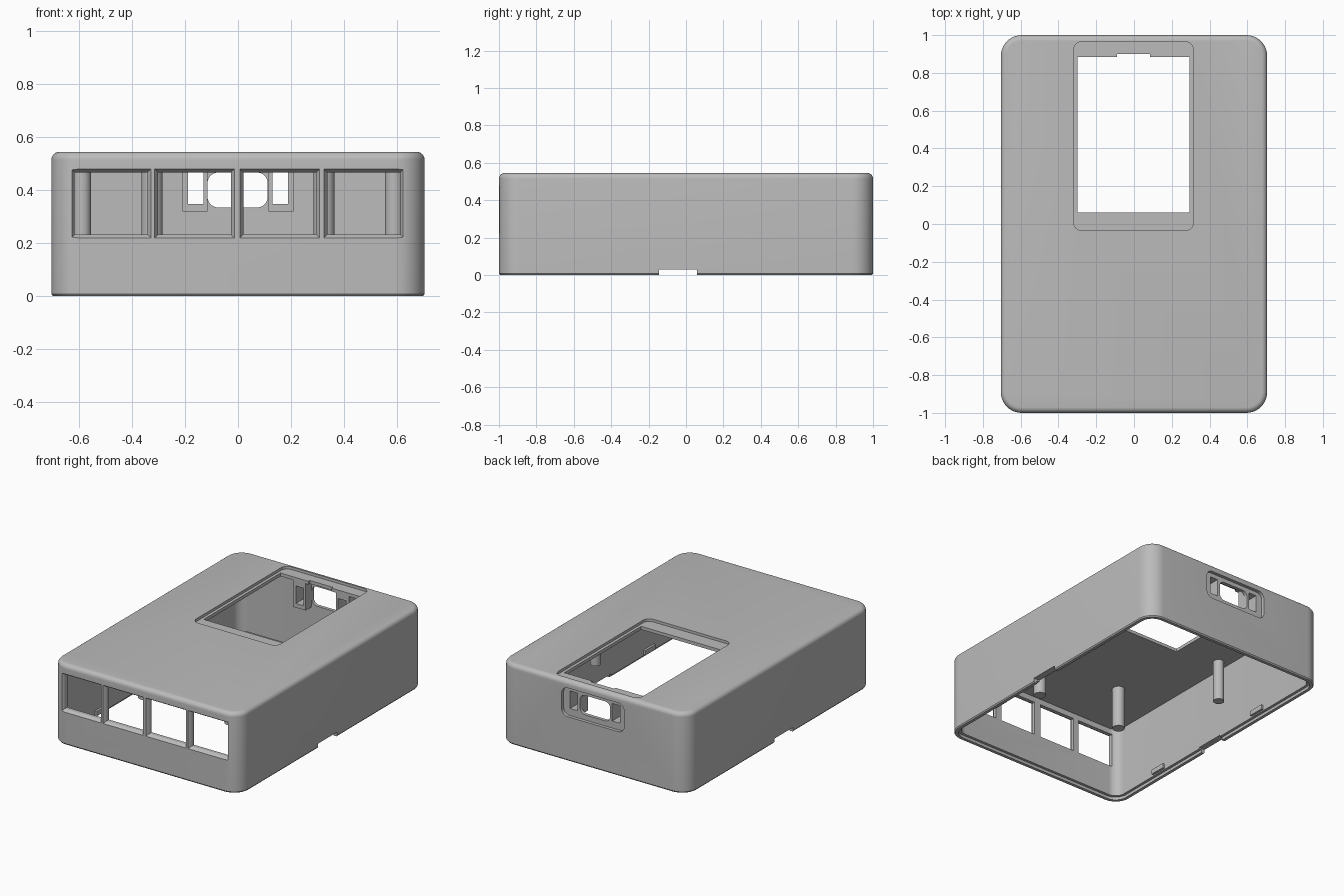
import bpy, bmesh, math

if "Cube" in bpy.data.objects:
    bpy.data.objects.remove(bpy.data.objects["Cube"], do_unlink=True)

grey = bpy.data.materials.new("matte grey plastic")
grey.use_nodes = True
COLOUR = (0.5, 0.5, 0.5, 1)
grey.diffuse_color = COLOUR
grey.node_tree.nodes["Principled BSDF"].inputs["Base Color"].default_value = COLOUR


def outline(u0, u1, v0, v1, r, steps=10):
    """Rounded rectangle, anticlockwise; square when r is zero."""
    if r <= 0:
        return [(u1, v1), (u0, v1), (u0, v0), (u1, v0)]
    centres = [(u1 - r, v1 - r), (u0 + r, v1 - r), (u0 + r, v0 + r), (u1 - r, v0 + r)]
    pts = []
    for q, (cu, cv) in enumerate(centres):
        for i in range(steps + 1):
            a = math.pi / 2 * (q + i / steps)
            pts.append((cu + r * math.cos(a), cv + r * math.sin(a)))
    return pts


def loft(name, box, r, layers, axis="Z"):
    """Stack rounded rectangles; each layer is (position on axis, inset)."""
    bm = bmesh.new()
    rings = []
    for t, inset in layers:
        pts = outline(box[0] + inset, box[1] - inset, box[2] + inset, box[3] - inset,
                      r - inset if r else 0)
        rings.append([bm.verts.new((u, v, t) if axis == "Z" else (u, t, v)) for u, v in pts])
    for a, b in zip(rings, rings[1:]):
        for i in range(len(a)):
            j = (i + 1) % len(a)
            bm.faces.new((a[i], a[j], b[j], b[i]))
    bm.faces.new(rings[0])
    bm.faces.new(rings[-1])
    bmesh.ops.recalc_face_normals(bm, faces=bm.faces)
    mesh = bpy.data.meshes.new(name)
    bm.to_mesh(mesh)
    bm.free()
    mesh.materials.append(grey)
    ob = bpy.data.objects.new(name, mesh)
    bpy.context.collection.objects.link(ob)
    return ob


def cut(ob, cutters):
    """Subtract the cutters and bake the result."""
    for c in cutters:
        m = ob.modifiers.new("cut", "BOOLEAN")
        m.operation, m.solver, m.object = "DIFFERENCE", "EXACT", c
    bpy.context.view_layer.update()
    baked = bpy.data.meshes.new_from_object(
        ob.evaluated_get(bpy.context.evaluated_depsgraph_get()))
    ob.modifiers.clear()
    ob.data = baked


def smooth(ob):
    bpy.ops.object.select_all(action="DESELECT")
    ob.select_set(True)
    bpy.context.view_layer.objects.active = ob
    bpy.ops.object.shade_smooth_by_angle(angle=math.radians(30))


W, D, H = 0.705, 1.0, 0.545
WALL, CORNER, FILLET, CEILING = 0.045, 0.11, 0.03, 0.505

# Outer body with a chamfered foot and filleted top edge
layers = [(0, 0.006), (0.008, 0)]
for i in range(7):
    a = math.pi / 2 * i / 6
    layers.append((H - FILLET + FILLET * math.sin(a), FILLET * (1 - math.cos(a))))
shell = loft("case_shell", (-W, W, -D, D), CORNER, layers)

# Hollow inside with a stepped lip at the open bottom
step = 0.018
cutters = [loft("cavity_cutter", (-W + WALL - step, W - WALL + step, -D + WALL - step, D - WALL + step),
                CORNER - WALL + step,
                [(-0.1, 0), (0.02, 0), (0.02, step), (CEILING, step)])]

# Screen window: shallow rounded recess, opening and small rear notch
cutters.append(loft("window_recess_cutter", (-0.32, 0.315, -0.035, 0.965), 0.045, [(H - 0.018, 0), (H + 0.1, 0)]))
cutters.append(loft("window_cutter", (-0.30, 0.295, 0.06, 0.885), 0, [(0.45, 0), (H + 0.05, 0)]))
cutters.append(loft("window_notch_cutter", (-0.09, 0.085, 0.8, 0.90), 0, [(0.46, 0), (H + 0.06, 0)]))

# Four tapered port openings in the front
for x in (-0.63, -0.315, 0.007, 0.325):
    cutters.append(loft("port_cutter", (x, x + 0.301, 0.22, 0.48), 0,
                        [(-D - 0.02, 0), (-D, 0), (-D + 0.02, 0.013), (-D + 0.1, 0.013)], "Y"))

# Rear recess, centre connector hole and two side slots
cutters.append(loft("rear_recess_cutter", (-0.235, 0.235, 0.30, 0.495), 0.045, [(D - 0.022, 0), (D + 0.1, 0)], "Y"))
rear = [loft("connector_cutter", (-0.115, 0.112, 0.335, 0.467), 0.04, [(0.85, 0), (D + 0.05, 0)], "Y")]
for s in (-1, 1):
    u = sorted((s * 0.13, s * 0.188))
    rear.append(loft("slot_cutter", (u[0], u[1], 0.348, 0.467), 0, [(0.84, 0), (D + 0.06, 0)], "Y"))

# Finger notch through both sides at the bottom
cutters.append(loft("side_notch_cutter", (-1, 1, -0.145, 0.058), 0, [(-0.05, 0), (0.03, 0)]))
cut(shell, cutters + rear)
smooth(shell)

for s, side in ((1, "left"), (-1, "right")):
    # Sleeve around each rear slot
    u = sorted((s * 0.115, s * 0.21))
    sleeve = loft(side + "_slot_sleeve", (u[0], u[1], 0.32, CEILING + 0.005), 0, [(0.89, 0), (0.965, 0)], "Y")
    cut(sleeve, rear[1:])

    # Round mounting posts hanging from the ceiling
    for label, x, y, r in (("front", 0.325, -0.54, 0.04), ("middle", 0.59, 0.13, 0.035)):
        post = loft(f"{side}_{label}_post", (s * x - r, s * x + r, y - r, y + r), r,
                    [(0.22, 0), (CEILING + 0.005, 0)])
        smooth(post)

    # Snap clips on the inner side wall
    for label, y in (("front", -0.54), ("rear", 0.43)):
        u = sorted((s * (W - WALL - 0.015), s * (W - WALL + 0.01)))
        loft(f"{side}_{label}_clip", (u[0], u[1], y - 0.055, y + 0.055), 0, [(0.028, 0), (0.06, 0)])

for c in cutters + rear:
    bpy.data.objects.remove(c, do_unlink=True)
